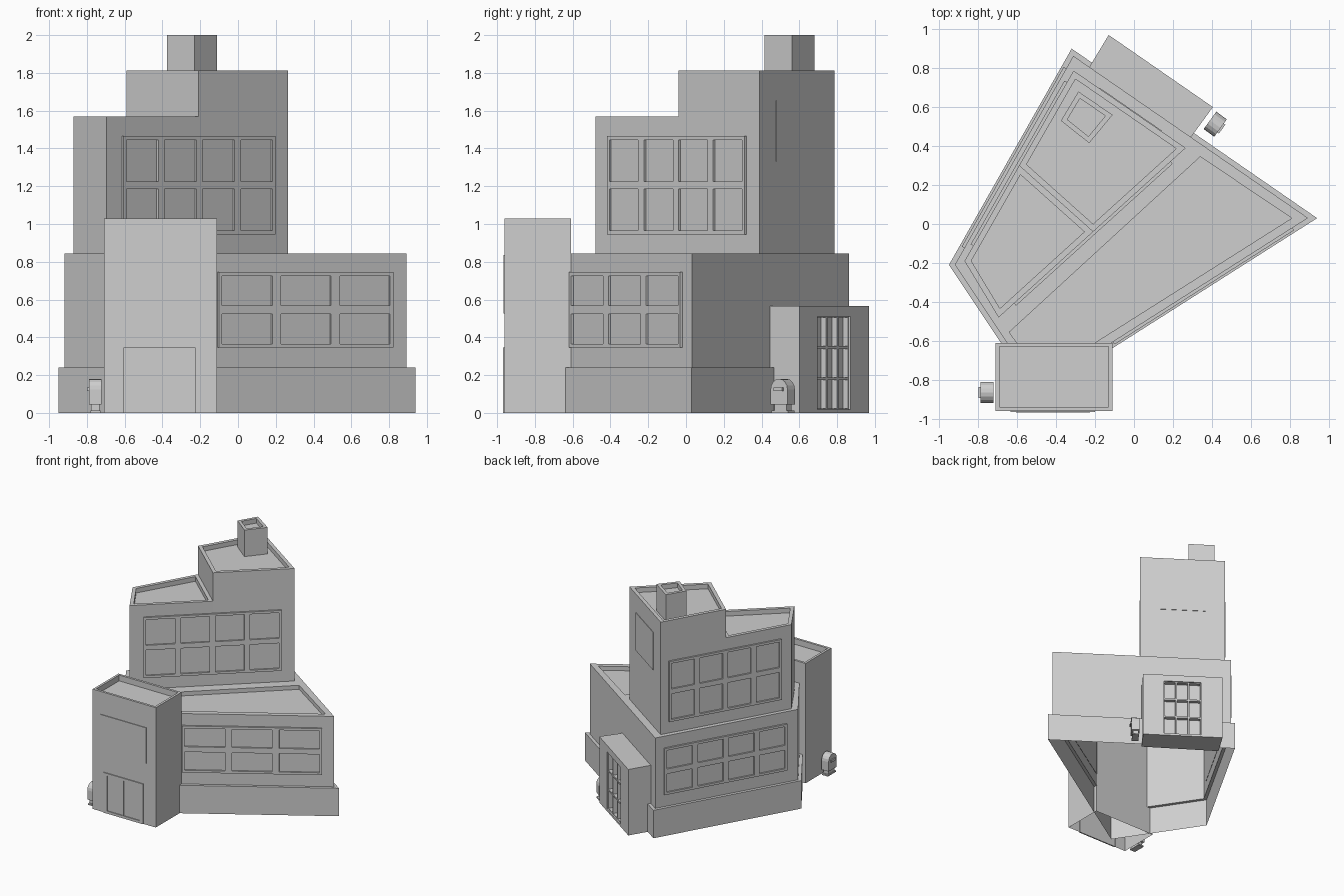
import bpy, bmesh, math
from mathutils import Vector, Matrix

if "Cube" in bpy.data.objects:
    bpy.data.objects.remove(bpy.data.objects["Cube"])

grey = bpy.data.materials.new("plain_grey")
grey.diffuse_color = (0.62, 0.62, 0.62, 1)
grey.use_nodes = True
grey.node_tree.nodes["Principled BSDF"].inputs["Base Color"].default_value = grey.diffuse_color


def finish(name, bm, matrix=None):
    me = bpy.data.meshes.new(name)
    bm.to_mesh(me)
    bm.free()
    if matrix:
        me.transform(matrix)
    me.materials.append(grey)
    ob = bpy.data.objects.new(name, me)
    bpy.context.collection.objects.link(ob)
    return ob


def inset(poly, d):
    """Move every edge of a counter-clockwise outline inward by d."""
    out, n = [], len(poly)
    for i in range(n):
        a, b, c = (Vector(poly[(i + k) % n]) for k in (-1, 0, 1))
        e, f = (b - a).normalized(), (c - b).normalized()
        n1, n2 = Vector((-e.y, e.x)), Vector((-f.y, f.x))
        out.append(b + (n1 + n2) * d / (1 + n1.dot(n2)))
    return out


def loft(name, rings, bottom=False, matrix=None):
    """Join (outline, height) rings with quads and cap the last one."""
    bm = bmesh.new()
    vs = [[bm.verts.new((p[0], p[1], z)) for p in poly] for poly, z in rings]
    n = len(vs[0])
    for a, b in zip(vs, vs[1:]):
        for i in range(n):
            j = (i + 1) % n
            bm.faces.new((a[i], a[j], b[j], b[i]))
    bm.faces.new(vs[-1])
    if bottom:
        bm.faces.new(vs[0][::-1])
    return finish(name, bm, matrix)


def block(name, poly, z0, z1, rim, depth, bottom=False):
    """Walls with a sunken roof behind a parapet."""
    inner = inset(poly, rim)
    return loft(name, [(poly, z0), (poly, z1), (inner, z1), (inner, z1 - depth)], bottom)


def span(a, b, f0, f1):
    a, b = Vector(a), Vector(b)
    return a.lerp(b, f0), a.lerp(b, f1)


def slab(name, p, q, z0, z1, back, front):
    """Flat box along a wall; outward is to the right of p -> q."""
    p, q = Vector(p), Vector(q)
    d = (q - p).normalized()
    n = Vector((d.y, -d.x))
    poly = [p + n * front, q + n * front, q + n * back, p + n * back]
    return loft(name, [(poly, z0), (poly, z1)], True)


def window(name, p, q, z0, z1, cols, rows, m=(0.02, 0.02), g=(0.045, 0.042),
           front=0.015, back=0.002):
    """Raised frame with a grid of sunken panes."""
    p, q = Vector(p), Vector(q)
    d = (q - p).normalized()
    n = Vector((d.y, -d.x))

    def breaks(lo, hi, count, margin, gap):
        w = (hi - lo - 2 * margin - gap * (count - 1)) / count
        r = [lo]
        for i in range(count):
            s = lo + margin + i * (w + gap)
            r += [s, s + w]
        return r + [hi]

    us = breaks(0, (q - p).length, cols, m[0], g[0])
    zs = breaks(z0, z1, rows, m[1], g[1])
    bm = bmesh.new()

    def pt(u, z, off):
        v = p + d * u + n * off
        return bm.verts.new((v.x, v.y, z))

    def rect(u0, u1, a, b, off):
        bm.faces.new([pt(u0, a, off), pt(u1, a, off), pt(u1, b, off), pt(u0, b, off)])

    def sides(u0, u1, a, b, near, far):
        c = [(u0, a), (u1, a), (u1, b), (u0, b)]
        for (s, t), (v, w) in zip(c, c[1:] + c[:1]):
            bm.faces.new([pt(s, t, near), pt(v, w, near), pt(v, w, far), pt(s, t, far)])

    for i in range(len(us) - 1):
        for j in range(len(zs) - 1):
            cell = us[i], us[i + 1], zs[j], zs[j + 1]
            if i % 2 and j % 2:
                rect(*cell, back)
                sides(*cell, front, back)
            else:
                rect(*cell, front)
    sides(us[0], us[-1], zs[0], zs[-1], back - 0.004, front)
    bmesh.ops.remove_doubles(bm, verts=bm.verts, dist=1e-5)
    return finish(name, bm)


# plinth and lower storey in one open-bottomed shell
plinth = [(-0.95, -0.21), (-0.5, -0.885), (0.94, 0.03), (-0.32, 0.90)]
lower = inset(plinth, 0.026)
pit = [(-0.64, -0.555), inset(lower, 0.047)[1], (0.81, 0.03), (0.34, 0.345)]
loft("lower_storey", [(plinth, 0), (plinth, 0.24), (lower, 0.24), (lower, 0.845),
                      (pit, 0.845), (pit, 0.81)])
window("lower_front_window", *span(lower[1], lower[2], 0.277, 0.943), 0.345, 0.745, 3, 2, g=(0.055, 0.045))
window("lower_side_window", *span(lower[3], lower[0], 0.06, 0.92), 0.345, 0.745, 4, 2)

# upper storey: low part, tall part and chimney
W, S, E, N = (-0.87, -0.19), (-0.695, -0.48), (0.265, 0.39), (-0.31, 0.787)
mid_w, mid_e = (-0.59, 0.30), (-0.21, -0.04)
block("upper_storey_low", [W, S, mid_e, mid_w], 0.845, 1.568, 0.03, 0.04)
block("upper_storey_tall", [mid_w, mid_e, E, N], 0.845, 1.812, 0.03, 0.04)
block("chimney", [(-0.375, 0.53), (-0.23, 0.415), (-0.11, 0.56), (-0.285, 0.68)], 1.75, 2.0, 0.025, 0.04)
window("upper_front_window", *span(S, E, 0.083, 0.92), 0.945, 1.465, 4, 2)
window("upper_side_window", *span(N, W, 0.06, 0.92), 0.945, 1.465, 4, 2)
slab("back_panel", *span(E, N, 0.215, 0.77), 1.33, 1.655, -0.002, 0.004)

# entrance tower
block("entrance_tower", [(-0.71, -0.96), (-0.11, -0.96), (-0.11, -0.61), (-0.71, -0.61)], 0, 1.03, 0.02, 0.05)
window("entrance_doors", (-0.605, -0.96), (-0.225, -0.96), 0, 0.345, 2, 1,
       m=(0.035, 0.022), g=(0.01, 0), front=0.008, back=0.001)
slab("entrance_panel", (-0.635, -0.96), (-0.2, -0.96), 0.525, 0.835, -0.002, 0.006)

# back annexe with a recessed grid window
annexe_poly = [(-0.245, 0.78), (0.283, 0.433), (0.405, 0.60), (-0.13, 0.97)]
annexe = loft("back_annexe", [(annexe_poly, 0), (annexe_poly, 0.567)], True)
p, q = span(annexe_poly[2], annexe_poly[3], 0.26, 0.73)
cutter = slab("annexe_cutter", p, q, 0.018, 0.51, -0.05, 0.05)
cutter.hide_render = True
mod = annexe.modifiers.new("cut", 'BOOLEAN')
mod.operation, mod.solver, mod.object = 'DIFFERENCE', 'EXACT', cutter
bpy.context.view_layer.objects.active = annexe
bpy.ops.object.modifier_apply(modifier="cut")
bpy.data.objects.remove(cutter)
window("annexe_window", p, q, 0.018, 0.51, 3, 3, m=(0.006, 0.006), g=(0.014, 0.014),
       front=-0.012, back=-0.044)


# two small arched post boxes
def post_box(name, x, y, across):
    a = Vector((across[0], across[1], 0)).normalized()
    n = Vector((a.y, -a.x, 0))
    M = Matrix.Translation((x, y, 0)) @ Matrix((a, (0, 0, 1), n)).transposed().to_4x4()
    arch = [(-0.055, 0.045), (0.055, 0.045)] + [
        (0.055 * math.cos(t), 0.125 + 0.055 * math.sin(t))
        for t in (math.pi * k / 8 for k in range(9))]
    loft(name + "_body", [(arch, 0), (arch, 0.067)], True, M)

    def box(part, w, z0, z1, d0, d1):
        r = [(-w, z0), (w, z0), (w, z1), (-w, z1)]
        loft(name + part, [(r, d0), (r, d1)], True, M)
    box("_stem", 0.04, 0, 0.05, 0.01, 0.055)
    box("_foot", 0.055, 0, 0.012, 0.005, 0.06)
    box("_lip", 0.028, 0.115, 0.135, 0.06, 0.077)


post_box("front_post_box", -0.722, -0.865, (0, -1))
post_box("back_post_box", 0.39, 0.532, (0.59, 0.81))
